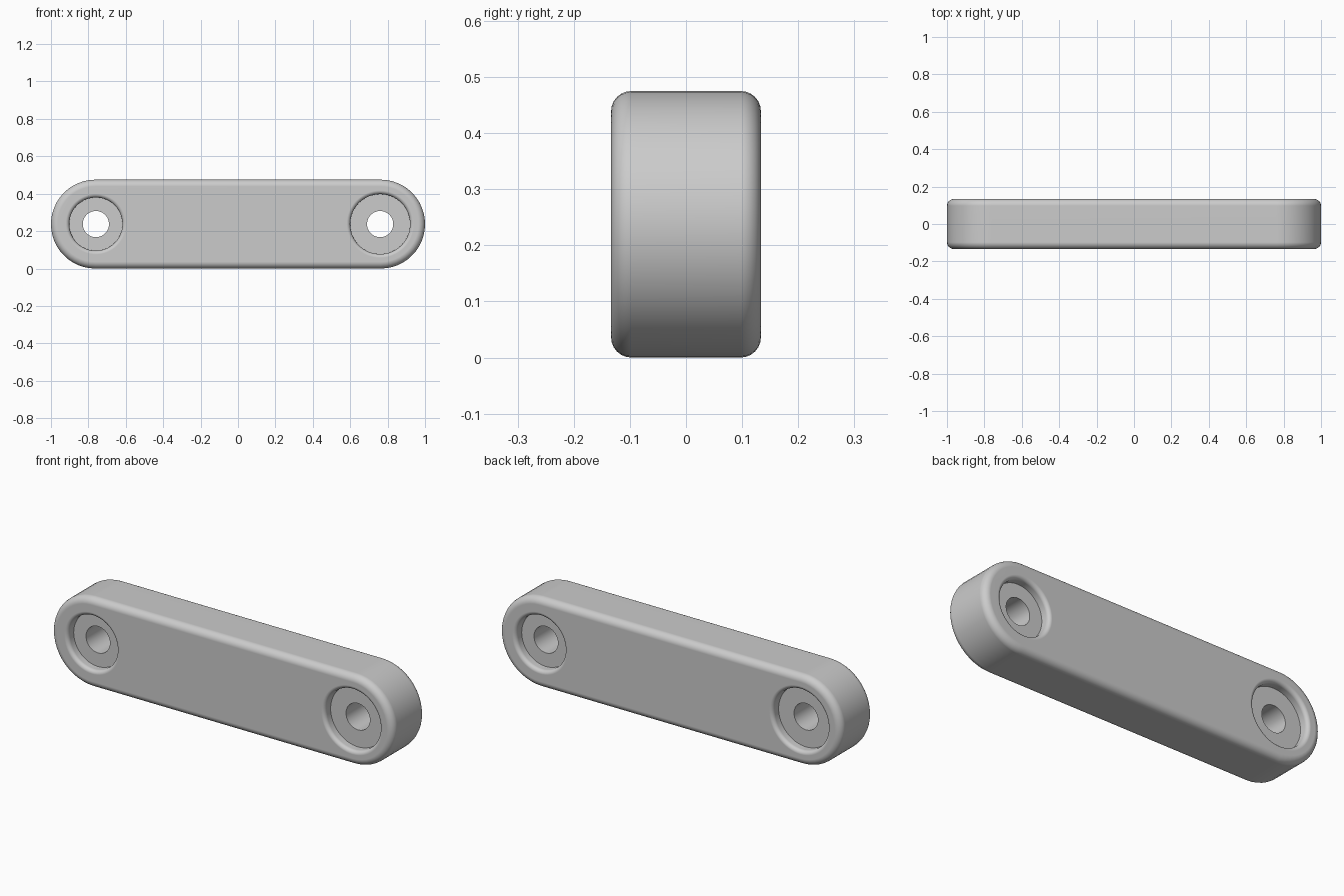
import bpy, bmesh, math

old = bpy.data.objects.get("Cube")
if old:
    bpy.data.objects.remove(old, do_unlink=True)

HEIGHT, DEPTH, FILLET = 0.475, 0.267, 0.036
R = HEIGHT / 2
REACH = 1 - R              # centre of each round end
HOLE_X, HOLE_R = 0.76, 0.07
FLOOR = DEPTH / 2 - 0.05   # recess floor distance from the middle
LIP = 0.02                 # rounding around each recess

grey = bpy.data.materials.new("light grey")
grey.use_nodes = True
colour = (0.6, 0.6, 0.6, 1)
grey.diffuse_color = colour
grey.node_tree.nodes["Principled BSDF"].inputs["Base Color"].default_value = colour


def loft(name, profile, reach, x, steps):
    """Skin rings of (radius, y); reach stretches each circle into a slot."""
    bm = bmesh.new()
    rings = []
    for radius, y in profile:
        ring = []
        for side in (1, -1):
            for i in range(steps + (1 if reach else 0)):
                a = math.pi * i / steps - math.pi / 2
                ring.append(bm.verts.new((x + side * (reach + radius * math.cos(a)), y,
                                          R + side * radius * math.sin(a))))
        rings.append(ring)
    for lower, upper in zip(rings, rings[1:]):
        for i in range(len(lower)):
            j = (i + 1) % len(lower)
            bm.faces.new((lower[i], lower[j], upper[j], upper[i]))
    bm.faces.new(rings[0])
    bm.faces.new(rings[-1])
    bmesh.ops.recalc_face_normals(bm, faces=bm.faces)
    mesh = bpy.data.meshes.new(name)
    bm.to_mesh(mesh)
    bm.free()
    mesh.materials.append(grey)
    obj = bpy.data.objects.new(name, mesh)
    bpy.context.collection.objects.link(obj)
    return obj


def quarter(n):
    return [math.pi / 2 * i / n for i in range(n + 1)]


# Rounded slot-shaped bar
half = [(R - FILLET + FILLET * math.sin(a), -DEPTH / 2 + FILLET - FILLET * math.cos(a))
        for a in quarter(6)]
bar = loft("bar", half + [(r, -y) for r, y in reversed(half)], REACH, 0, 24)


def recess(radius):
    """Profile from the recess floor out through the rounded lip."""
    lip = [(radius + LIP - LIP * math.cos(a), DEPTH / 2 - LIP + LIP * math.sin(a))
           for a in quarter(5)]
    return [(radius, FLOOR)] + lip + [(radius + LIP, DEPTH / 2 + 0.05)]


# Bolt holes with a wide recess on one face and a narrow one on the other
cutters = []
for side in (1, -1):
    wide = [(r, -side * y) for r, y in recess(0.16)]
    narrow = [(r, side * y) for r, y in recess(0.142)]
    profile = wide[::-1] + [(HOLE_R, -side * FLOOR), (HOLE_R, side * FLOOR)] + narrow
    cutters.append(loft("bolt_hole_cutter", profile, 0, side * HOLE_X, 32))

for cutter in cutters:
    cutter.hide_render = True
    mod = bar.modifiers.new("bolt_hole", "BOOLEAN")
    mod.operation = "DIFFERENCE"
    mod.solver = "EXACT"
    mod.object = cutter

# Bake the holes, then smooth the rounded surfaces
graph = bpy.context.evaluated_depsgraph_get()
baked = bpy.data.meshes.new_from_object(bar.evaluated_get(graph))
bar.modifiers.clear()
bar.data = baked
for cutter in cutters:
    bpy.data.objects.remove(cutter, do_unlink=True)
bpy.ops.object.select_all(action="DESELECT")
bar.select_set(True)
bpy.context.view_layer.objects.active = bar
bpy.ops.object.shade_smooth_by_angle(angle=math.radians(35))
bar.modifiers.new("even_shading", "WEIGHTED_NORMAL").keep_sharp = True
